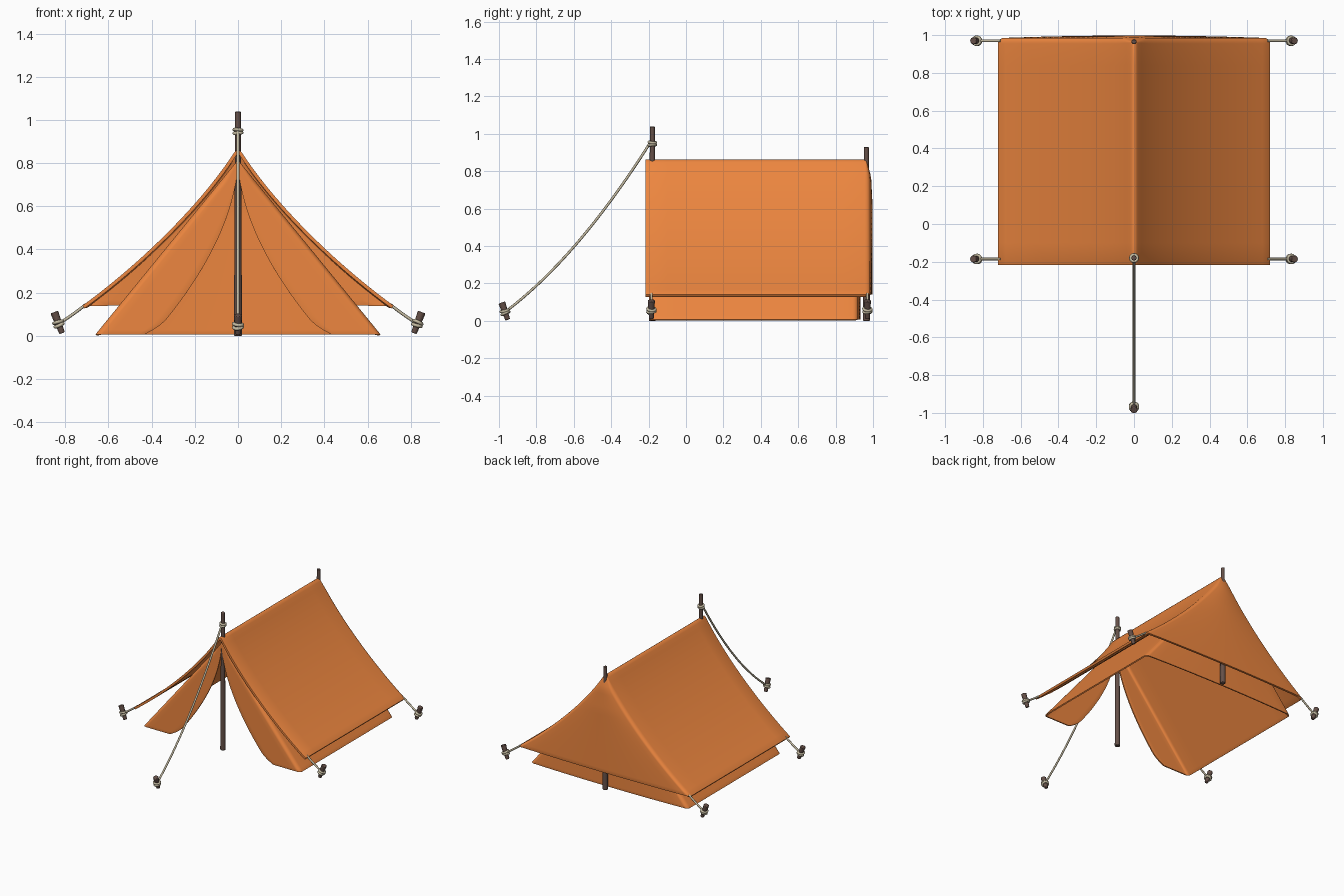
import bpy, bmesh
from math import pi, sin, cos
from mathutils import Vector
from mathutils.geometry import interpolate_bezier

if "Cube" in bpy.data.objects:
    bpy.data.objects.remove(bpy.data.objects["Cube"])


def material(name, rgb):
    m = bpy.data.materials.new(name)
    m.diffuse_color = (*rgb, 1)
    m.use_nodes = True
    m.node_tree.nodes["Principled BSDF"].inputs["Base Color"].default_value = m.diffuse_color
    return m


CANVAS = material("orange_canvas", (0.85, 0.24, 0.05))
WOOD = material("dark_wood", (0.13, 0.08, 0.065))
ROPE = material("rope", (0.56, 0.50, 0.36))


def smooth(obj, mat, angle=50):
    obj.data.materials.append(mat)
    bpy.ops.object.select_all(action='DESELECT')
    obj.select_set(True)
    bpy.context.view_layer.objects.active = obj
    bpy.ops.object.shade_smooth_by_angle(angle=angle * pi / 180)


def half_path(w, y_front, y_back, bow, radius, opening=None):
    """Horizontal outline from the back centre round the +x side to the front."""
    r = min(radius, w * 0.4)
    yb = y_back - 0.025 * max(0, 1 - w / 0.07)
    pts = []
    for i in range(9):
        x = (w - r) * i / 8
        lift = bow * (1 - (i / 8) ** 2) * min(1, w / 0.2)
        pts.append((x, yb + lift))
    for i in range(1, 6):
        a = pi / 2 * (1 - i / 5)
        pts.append((w - r + r * cos(a), yb - r + r * sin(a)))
    rf = 0 if opening is None else min(radius, (w - opening) * 0.4)
    y0, y1 = yb - r, y_front + rf
    pts += [(w, y0 + (y1 - y0) * i / 10) for i in range(1, 11)]
    if opening is not None:
        for i in range(1, 6):
            a = pi / 2 * i / 5
            pts.append((w - rf + rf * cos(a), y_front + rf - rf * sin(a)))
        pts += [(w - rf + (opening - w + rf) * i / 6, y_front) for i in range(1, 7)]
    return pts


def canvas_shell(name, rows, thickness, bevel):
    """Skin stacked mirrored outlines (z, half path) from ridge to hem."""
    bm = bmesh.new()
    grid = []
    for z, half in rows:
        full = [(-x, y) for x, y in reversed(half)] + half[1:]
        grid.append([bm.verts.new((x, y, z)) for x, y in full])
    for a, b in zip(grid, grid[1:]):
        for j in range(len(a) - 1):
            bm.faces.new((a[j], a[j + 1], b[j + 1], b[j]))
    bmesh.ops.remove_doubles(bm, verts=bm.verts, dist=0.0004)
    me = bpy.data.meshes.new(name)
    bm.to_mesh(me)
    bm.free()
    obj = bpy.data.objects.new(name, me)
    bpy.context.collection.objects.link(obj)
    smooth(obj, CANVAS)
    s = obj.modifiers.new("thickness", 'SOLIDIFY')
    s.thickness, s.offset = thickness, -1
    b = obj.modifiers.new("soft_hem", 'BEVEL')
    b.width, b.segments, b.angle_limit = bevel, 2, 60 * pi / 180


# Outer fly: sagging roof with a bowed back wall
profile = interpolate_bezier(Vector((0.02, 0.846, 0)), Vector((0.16, 0.63, 0)),
                             Vector((0.42, 0.36, 0)), Vector((0.72, 0.14, 0)), 24)
profile = [Vector((0, 0.862, 0)), Vector((0.01, 0.858, 0))] + list(profile)
canvas_shell("outer_fly", [(p.y, half_path(p.x, -0.217, 0.985, 0.013, 0.03))
                           for p in profile], 0.016, 0.006)

# Inner tent: straight walls, open at the front between two curved flaps
rows = []
for i in range(41):
    t = i / 40
    z, w = 0.815 - 0.808 * t, 0.66 * t
    gap = min(0.39 * t ** 1.8, w * 0.8)
    gap += 0.05 * max(0, 1 - z / 0.08) ** 2
    rows.append((z, half_path(w, -0.197, 0.92, 0.013, 0.03, gap)))
canvas_shell("inner_tent", rows, 0.009, 0.003)


def stick(name, a, b, r0, r1, bevel=0.004):
    a, b = Vector(a), Vector(b)
    bpy.ops.mesh.primitive_cone_add(vertices=16, radius1=r0, radius2=r1,
                                    depth=(b - a).length, location=(a + b) / 2)
    obj = bpy.context.object
    obj.name = name
    obj.rotation_euler = (b - a).to_track_quat('Z', 'Y').to_euler()
    smooth(obj, WOOD)
    m = obj.modifiers.new("rounded_ends", 'BEVEL')
    m.width, m.segments, m.angle_limit = bevel, 2, 1.0


def knot(name, centre, axis, r):
    axis = Vector(axis).normalized()
    for i, d in enumerate((-0.007, 0.007)):
        bpy.ops.mesh.primitive_torus_add(major_radius=r, minor_radius=0.008,
                                         major_segments=20, minor_segments=8,
                                         location=Vector(centre) + axis * d)
        obj = bpy.context.object
        obj.name = f"{name}_coil_{i + 1}"
        tilt = axis + Vector((0.1, 0.1, 0)) * (1 if i else -1)
        obj.rotation_euler = tilt.to_track_quat('Z', 'Y').to_euler()
        smooth(obj, ROPE)


def rope(name, a, b, sag):
    a, b = Vector(a), Vector(b)
    cu = bpy.data.curves.new(name, 'CURVE')
    cu.dimensions = '3D'
    cu.bevel_depth, cu.bevel_resolution, cu.use_fill_caps = 0.007, 2, True
    sp = cu.splines.new('POLY')
    sp.points.add(16)
    for i, p in enumerate(sp.points):
        t = i / 16
        p.co = (*(a.lerp(b, t) - Vector((0, 0, 4 * sag * t * (1 - t)))), 1)
    obj = bpy.data.objects.new(name, cu)
    cu.materials.append(ROPE)
    bpy.context.collection.objects.link(obj)


def peg(name, foot, lean):
    foot, lean = Vector(foot), Vector(lean)
    stick(name, foot, foot + lean, 0.013, 0.019)
    mid = foot + lean * 0.45
    knot(name + "_knot", mid, lean, 0.02)
    return mid


# Poles
stick("front_pole", (0, -0.18, 0), (0, -0.18, 1.04), 0.019, 0.013)
stick("back_pole", (0, 0.965, 0), (0, 0.965, 0.93), 0.019, 0.013)

# Front guy line
knot("front_pole_knot", (0, -0.18, 0.947), (0, 0, 1), 0.018)
end = peg("front_peg", (0, -0.953, 0.006), (0, -0.032, 0.092))
rope("front_guy_line", (0, -0.195, 0.947), end, 0.08)

# Corner guy lines and pegs
for side, sx in (("left", -1), ("right", 1)):
    for place, y in (("front", -0.185), ("back", 0.97)):
        label = f"{place}_{side}"
        end = peg(label + "_peg", (sx * 0.815, y, 0.012), (sx * 0.036, 0, 0.098))
        rope(label + "_guy_line", (sx * 0.705, y, 0.145), end, 0.003)
